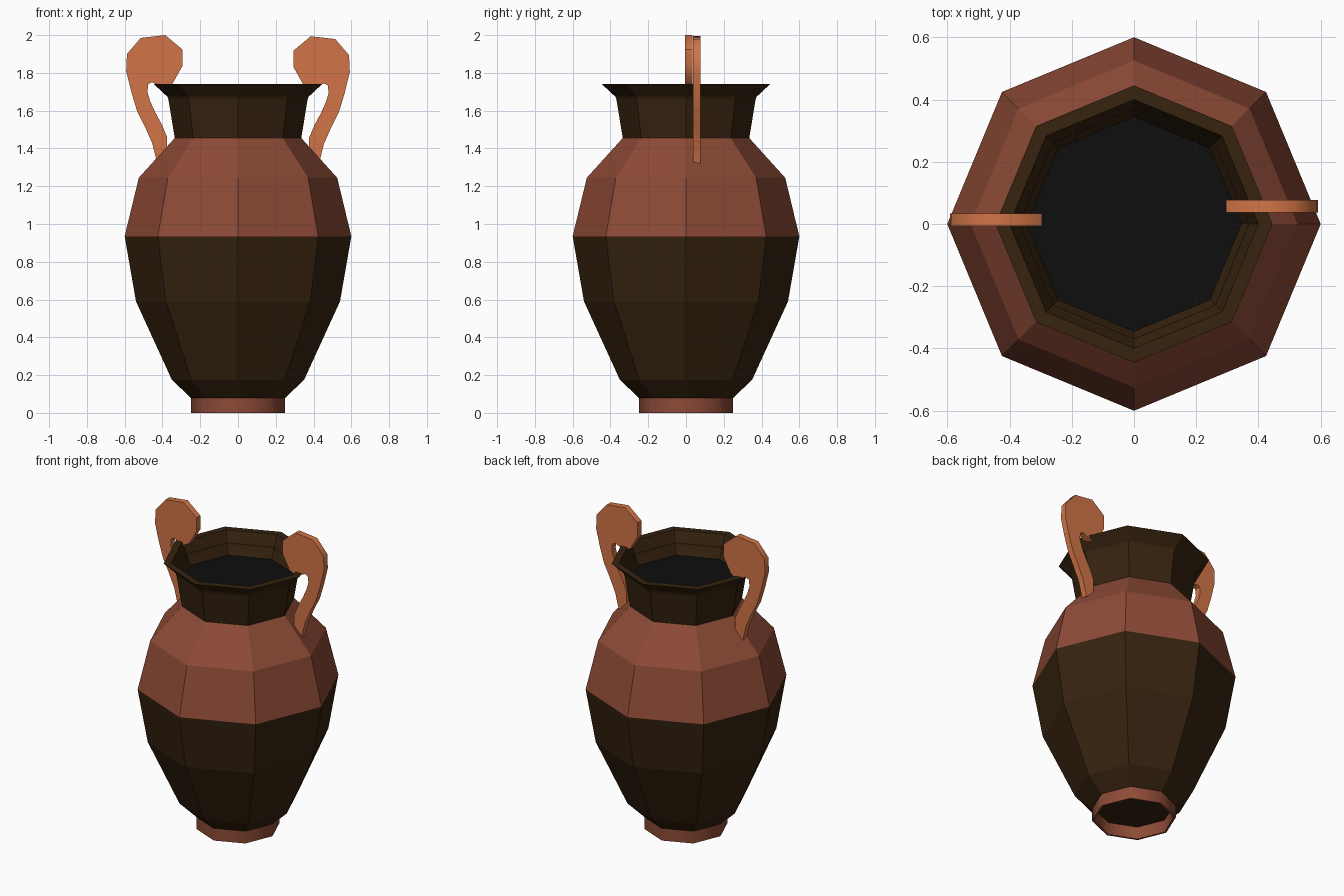
import bpy, bmesh, math

cube = bpy.data.objects.get("Cube")
if cube:
    bpy.data.objects.remove(cube, do_unlink=True)

SIDES = 8


def material(name, srgb):
    lin = [((c / 255 + 0.055) / 1.055) ** 2.4 for c in srgb]
    m = bpy.data.materials.new(name)
    m.use_nodes = True
    m.diffuse_color = (*lin, 1)
    bsdf = m.node_tree.nodes["Principled BSDF"]
    bsdf.inputs["Base Color"].default_value = (*lin, 1)
    bsdf.inputs["Roughness"].default_value = 0.9
    return m


brown = material("dark brown", (54, 35, 15))
clay = material("terracotta", (141, 74, 54))
orange = material("orange clay", (209, 117, 71))
black = material("black", (14, 14, 14))


def finish(name, bm, mats, smooth_angle=None):
    bmesh.ops.recalc_face_normals(bm, faces=bm.faces)
    mesh = bpy.data.meshes.new(name)
    bm.to_mesh(mesh)
    bm.free()
    for m in mats:
        mesh.materials.append(m)
    ob = bpy.data.objects.new(name, mesh)
    bpy.context.collection.objects.link(ob)
    if smooth_angle:
        bpy.ops.object.select_all(action="DESELECT")
        ob.select_set(True)
        bpy.context.view_layer.objects.active = ob
        bpy.ops.object.shade_smooth_by_angle(angle=math.radians(smooth_angle))
    return ob


def lathe(bm, profile, closed=False):
    """Turn a (radius, z) profile into octagonal rings; return rings and bands of faces."""
    rings = []
    for r, z in profile:
        angles = [math.tau * i / SIDES for i in range(SIDES)]
        rings.append([bm.verts.new((r * math.cos(a), r * math.sin(a), z)) for a in angles])
    pairs = list(zip(rings, rings[1:]))
    if closed:
        pairs.append((rings[-1], rings[0]))
    bands = []
    for lo, hi in pairs:
        bands.append([bm.faces.new((lo[i], lo[(i + 1) % SIDES], hi[(i + 1) % SIDES], hi[i]))
                      for i in range(SIDES)])
    return rings, bands


# Vase body: belly, shoulder, neck, flared lip and inner mouth
profile = [(0.25, 0.08), (0.35, 0.175), (0.54, 0.59), (0.6, 0.935), (0.525, 1.245),
           (0.335, 1.455), (0.37, 1.67), (0.445, 1.74), (0.4, 1.74), (0.345, 1.6)]
bm = bmesh.new()
rings, bands = lathe(bm, profile)
bm.faces.new(rings[0])
mouth = bm.faces.new(rings[-1])
mouth.material_index = 2
for band in bands[3:5]:          # shoulder bands
    for f in band:
        f.material_index = 1
finish("vase_body", bm, [brown, clay, black])

# Foot: open ring under the body
bm = bmesh.new()
lathe(bm, [(0.248, 0), (0.248, 0.082), (0.235, 0.082), (0.235, 0)], closed=True)
finish("foot_ring", bm, [clay], 50)

# Handles: flat scrolls with a curved stem, outline given for the +x side
outline = [(0.375, 1.33), (0.43, 1.33), (0.455, 1.43), (0.495, 1.52), (0.535, 1.6),
           (0.565, 1.7), (0.592, 1.81), (0.588, 1.9), (0.515, 1.985), (0.385, 2.0),
           (0.295, 1.925), (0.295, 1.835), (0.345, 1.745), (0.39, 1.72), (0.455, 1.75),
           (0.475, 1.74), (0.48, 1.7), (0.465, 1.65), (0.44, 1.595), (0.405, 1.53),
           (0.375, 1.46)]


def handle(name, side, y, drop):
    bm = bmesh.new()
    face = bm.faces.new([bm.verts.new((side * x, y, z - drop)) for x, z in outline])
    ext = bmesh.ops.extrude_face_region(bm, geom=[face])
    moved = [v for v in ext["geom"] if isinstance(v, bmesh.types.BMVert)]
    bmesh.ops.translate(bm, verts=moved, vec=(0, 0.04, 0))
    finish(name, bm, [orange], 50)


handle("left_handle", 1, 0.037, 0.006)
handle("right_handle", -1, -0.006, 0)
